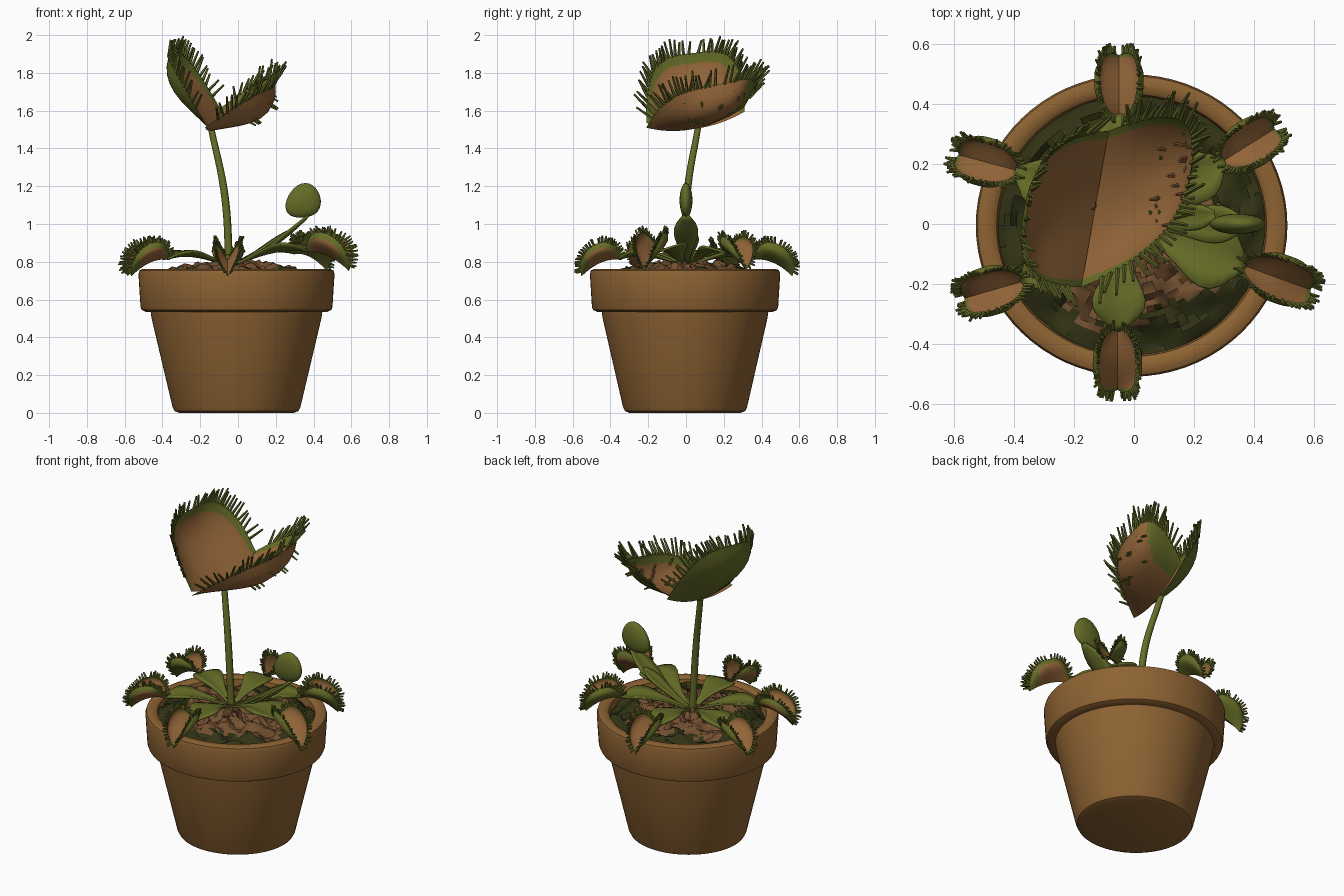
import bpy, bmesh, math, random
from math import sin, cos, pi
from mathutils import Vector as V, Matrix

random.seed(4)
if "Cube" in bpy.data.objects:
    bpy.data.objects.remove(bpy.data.objects["Cube"])


def material(name, rgb):
    m = bpy.data.materials.new(name)
    m.use_nodes = True
    m.diffuse_color = (*rgb, 1)
    bsdf = m.node_tree.nodes["Principled BSDF"]
    bsdf.inputs["Base Color"].default_value = (*rgb, 1)
    bsdf.inputs["Roughness"].default_value = 0.8
    return m


CLAY = material("terracotta", (.27, .125, .033))
FLESH = material("trap_brown", (.29, .13, .04))
GREEN = material("leaf_green", (.13, .15, .02))
TOOTH = material("tooth_green", (.115, .13, .02))
SOIL = material("soil_brown", (.17, .08, .03))
MOSS = material("dark_moss", (.03, .032, .007))


def finish(bm, name, mats, weld=0.0, angle=50):
    if weld:
        bmesh.ops.remove_doubles(bm, verts=bm.verts, dist=weld)
    bmesh.ops.recalc_face_normals(bm, faces=bm.faces)
    me = bpy.data.meshes.new(name)
    bm.to_mesh(me)
    bm.free()
    ob = bpy.data.objects.new(name, me)
    bpy.context.collection.objects.link(ob)
    for m in mats:
        me.materials.append(m)
    bpy.ops.object.select_all(action='DESELECT')
    ob.select_set(True)
    bpy.context.view_layer.objects.active = ob
    bpy.ops.object.shade_smooth_by_angle(angle=math.radians(angle))
    return ob


def grid(bm, rows, pick):
    """Skin rows of points with quads; pick(i, j) gives the material index."""
    vs = [[bm.verts.new(p) for p in row] for row in rows]
    for i in range(len(vs) - 1):
        for j in range(len(vs[0]) - 1):
            f = bm.faces.new((vs[i][j], vs[i + 1][j], vs[i + 1][j + 1], vs[i][j + 1]))
            f.material_index = pick(i, j)


def tooth(bm, p, d, length, radius, mat):
    d = d.normalized()
    turn = d.to_track_quat('Z', 'Y').to_matrix().to_4x4()
    made = bmesh.ops.create_cone(bm, cap_ends=True, segments=5, radius1=radius,
                                 radius2=radius * .6, depth=length,
                                 matrix=Matrix.Translation(p + d * length * .45) @ turn)
    for f in {f for v in made["verts"] for f in v.link_faces}:
        f.material_index = mat


# Pot: turned profile with a heavy collar, very slightly oval
def around(r, a, z):
    return V((r * cos(a) * 1.01 - .008, r * sin(a) * .98 - .005, z))


profile = [(0, .005), (.3, 0), (.325, .01), (.335, .03), (.445, .5), (.45, .535), (.475, .535),
           (.497, .545), (.503, .56), (.514, .735), (.508, .755), (.49, .762), (.46, .762),
           (.445, .75), (.435, .68), (0, .68)]
bm = bmesh.new()
SEG = 72
ring = [2 * pi * k / SEG for k in range(SEG + 1)]
grid(bm, [[around(r, a, z) for a in ring] for r, z in profile], lambda i, j: 0)
finish(bm, "pot", [CLAY], 1e-4, 40)

# Soil: lumpy brown mound with a dark mossy edge
bm = bmesh.new()
rows = []
for i in range(23):
    r = .44 * i / 22
    row = []
    for a in ring[:-1]:
        lump = .014 * sin(7 * a + 20 * r) + .01 * sin(11 * a - 45 * r) + random.uniform(-.013, .013)
        z = .715 + .075 * (1 - (r / .44) ** 2) + lump * min(1, r * 8)
        row.append(around(r, a, z))
    rows.append(row + row[:1])
grid(bm, rows, lambda i, j: int(i + 2 * sin(j * .35) + random.uniform(-1, 1) > 16))
finish(bm, "soil", [SOIL, MOSS], 1e-4, 35)


def lobe(bm, C, H, T, B, sag, depth, thick, teeth, length, radius, lean, green):
    """Half-oval cup: H half hinge, T reach, B outward bulge, sag lifts the hinge ends.
    green(r, s) tells where the outside is green."""
    B = B.normalized()

    def point(a, r, extra):
        c = cos(a)
        s = -math.copysign(abs(c) ** .7, c) * r
        t = max(sin(a), 0) ** .75 * r
        bulge = 2.2 * t * (1 - r ** 3) * (depth + extra)
        return C + H * s + T * t + B * bulge + V((0, 0, sag * s * s))

    na, nr = 26, 10
    for extra in (0, thick):
        rows = [[point(pi * j / na, i / nr, extra) for j in range(na + 1)] for i in range(nr + 1)]
        grid(bm, rows, lambda i, j: int(green((i + .5) / nr, -cos(pi * (j + .5) / na) * i / nr)
                                        if extra else i == nr - 1))
    # Fringe of teeth round the rim
    for k in range(teeth):
        a = pi * (.03 + .94 * (k + .5) / teeth)
        p = point(a, 1, 0)
        out = (p - C).normalized()
        jit = V([random.uniform(-.25, .25) for _ in range(3)])
        tooth(bm, p, out - B * lean + jit, length * random.uniform(.75, 1.15), radius, 2)
    return point


TRAP = [FLESH, GREEN, TOOTH]

# Large open trap on the tall stem
C = V((-.13, .05, 1.505))
H = V((.045, .26, .03))
bm = bmesh.new()
lobe(bm, C, H, V((-.225, -.01, .4)), V((-.9, -.1, -.45)), .06, .06, .015, 42, .09, .009, .9,
     lambda r, s: True)
right_out = V((.6, .05, -.75))
right = lobe(bm, C, H + V((0, 0, .025)), V((.32, .13, .235)), right_out, .06, .085, .015, 42, .11,
             .009, .4, lambda r, s: s > .5 or r > .95)
# Short trigger bristles on both sides of the lobe
for k in range(22):
    p = right(random.uniform(.25, .75) * pi, random.uniform(.5, .95), 0)
    side = 1 if k % 2 else -1
    tooth(bm, p, right_out * side + V((0, 0, .4)), .05, .008, 0 if side < 0 else 2)
finish(bm, "large_trap", TRAP, 1e-4)

# Tall stem
cu = bpy.data.curves.new("stem_curve", 'CURVE')
cu.dimensions = '3D'
cu.bevel_depth, cu.bevel_resolution = .02, 3
sp = cu.splines.new('BEZIER')
path = [(-.045, 0, .76), (-.07, .005, 1.15), (-.145, .065, 1.52)]
sp.bezier_points.add(len(path) - 1)
for bp, p, r in zip(sp.bezier_points, path, (1.05, 1, .85)):
    bp.co, bp.radius = p, r
    bp.handle_left_type = bp.handle_right_type = 'AUTO'
stem = bpy.data.objects.new("stem", cu)
bpy.context.collection.objects.link(stem)
cu.materials.append(GREEN)


def leaf(name, p0, p1, p2, width):
    """Winged leaf stalk along an arc, widest past the middle."""
    bm = bmesh.new()
    side = (p2 - p0).cross(V((0, 0, 1))).normalized()
    rows = []
    for i in range(13):
        u = i / 12
        mid = p0.lerp(p1, u).lerp(p1.lerp(p2, u), u)
        w = .014 + width * sin(pi * u ** 1.9) ** 1.2
        rows.append([mid + side * w * s + V((0, 0, .3 * w * abs(s))) for s in (-1, -.5, 0, .5, 1)])
    grid(bm, rows, lambda i, j: 0)
    ob = finish(bm, name, [GREEN])
    mod = ob.modifiers.new("thickness", 'SOLIDIFY')
    mod.thickness, mod.offset = .012, 0


# Small traps arching over the collar: position, heading, leaf width, height, green all over
CROWN = V((-.04, 0, .77))
small = [("back", -.05, .465, 90, .07, .825, True), ("back_left", .385, .265, 32, .07, .855, True),
         ("left", .48, -.18, -20, .1, .86, False), ("front", -.055, -.455, -90, .075, .825, False),
         ("front_right", -.47, -.22, 196, .065, .825, False), ("right", -.49, .205, 165, .07, .825, True)]
for name, x, y, deg, width, z, all_green in small:
    a = math.radians(deg)
    rad, side, up = V((cos(a), sin(a), 0)), V((-sin(a), cos(a), 0)), V((0, 0, 1))
    along, opening = rad * .92 - up * .38, rad * .25 + up * .95
    size = 1.15 if name == "left" else 1
    hinge = V((x, y, z)) - opening * .03
    bm = bmesh.new()
    for s in (-1, 1):
        lobe(bm, hinge, along * .115 * size, opening * .105 * size + side * s * .065,
             side * s - opening * .3, -.03, .025, .012, 26, .032, .0075, .2,
             lambda r, s: all_green or r > .8 or s > .5)
    finish(bm, name + "_trap", TRAP, 1e-4)
    end = hinge - along * .1 * size - up * .02
    leaf(name + "_leaf", CROWN, CROWN.lerp(end, .6) + up * .07, end, width)

# Young closed trap and a bare shoot, both on rising leaves
leaf("young_leaf", CROWN + V((.04, 0, .02)), V((.2, 0, .86)), V((.375, 0, 1.045)), .05)
leaf("bare_shoot", CROWN, V((.15, .02, .87)), V((.27, .03, .96)), .03)
bm = bmesh.new()
bmesh.ops.create_uvsphere(bm, u_segments=24, v_segments=14, radius=1)
for v in bm.verts:
    x, y, z = v.co
    v.co = V((.345 + .093 * x + .012 * z, .034 * y, 1.125 + .092 * z - .02 * x * x))
for f in bm.faces:
    c = f.calc_center_median()
    f.material_index = int(abs(c.y) < .009 and c.x < .33)
finish(bm, "young_trap", [GREEN, TOOTH])
